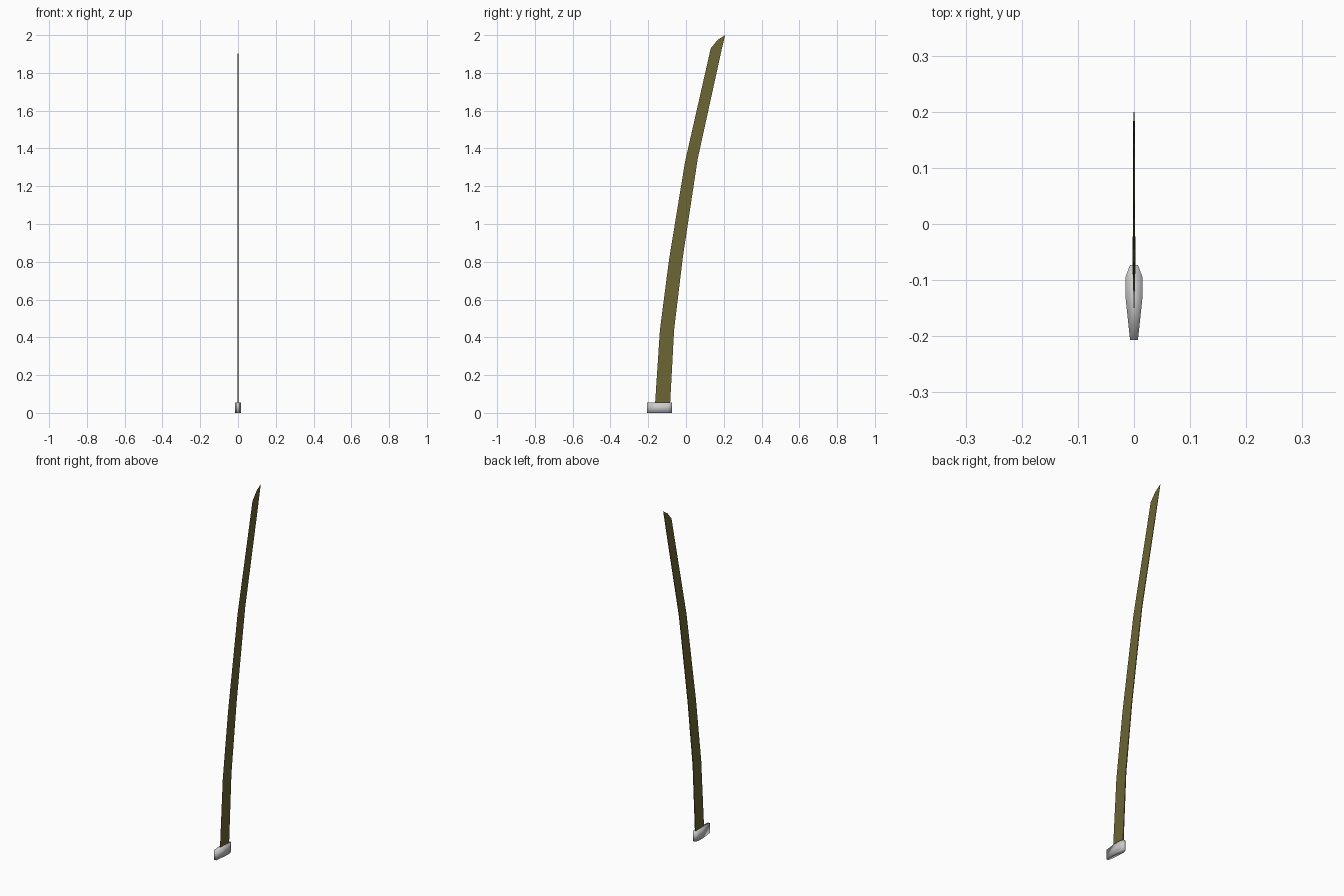
import bpy
import bmesh

if "Cube" in bpy.data.objects:
    bpy.data.objects.remove(bpy.data.objects["Cube"])


def finish(name, bm):
    bmesh.ops.recalc_face_normals(bm, faces=bm.faces)
    mesh = bpy.data.meshes.new(name)
    bm.to_mesh(mesh)
    bm.free()
    obj = bpy.data.objects.new(name, mesh)
    bpy.context.collection.objects.link(obj)
    return obj


# Blade: rows of (cutting edge y, z), (spine y, z), half thickness at the spine
rows = [
    ((-0.165, 0.03), (-0.085, 0.03), 0.0024),
    ((-0.138, 0.44), (-0.063, 0.44), 0.0024),
    ((-0.090, 0.81), (-0.016, 0.83), 0.0022),
    ((-0.005, 1.33), (0.062, 1.345), 0.0020),
    ((0.131, 1.93), (0.175, 1.86), 0.0016),
    ((0.168, 1.975), (0.188, 1.92), 0.0012),
]
bm = bmesh.new()
sections = []
for (ey, ez), (sy, sz), t in rows:
    sections.append([bm.verts.new((0, ey, ez)),
                     bm.verts.new((t, sy, sz)),
                     bm.verts.new((-t, sy, sz))])
for a, b in zip(sections, sections[1:]):
    for i in range(3):
        j = (i + 1) % 3
        bm.faces.new((a[i], a[j], b[j], b[i]))
tip = bm.verts.new((0, 0.207, 2.0))
last = sections[-1]
for i in range(3):
    bm.faces.new((last[i], last[(i + 1) % 3], tip))
bm.faces.new(sections[0])
blade = finish("blade", bm)

olive = bpy.data.materials.new("olive")
olive.diffuse_color = (0.15, 0.13, 0.035, 1)
olive.use_nodes = True
olive.node_tree.nodes["Principled BSDF"].inputs["Base Color"].default_value = olive.diffuse_color
blade.data.materials.append(olive)

# Guard: half outline seen from above, mirrored and extruded
half = [(0.007, -0.207), (0.015, -0.132), (0.015, -0.094), (0.007, -0.073)]
outline = half + [(-x, y) for x, y in reversed(half)]
bm = bmesh.new()
base = bm.faces.new([bm.verts.new((x, y, 0)) for x, y in outline])
top = bmesh.ops.extrude_face_region(bm, geom=[base], use_keep_orig=True)
for v in top["geom"]:
    if isinstance(v, bmesh.types.BMVert):
        v.co.z = 0.055
guard = finish("guard", bm)
guard.data.polygons.foreach_set("use_smooth", [True] * len(guard.data.polygons))
